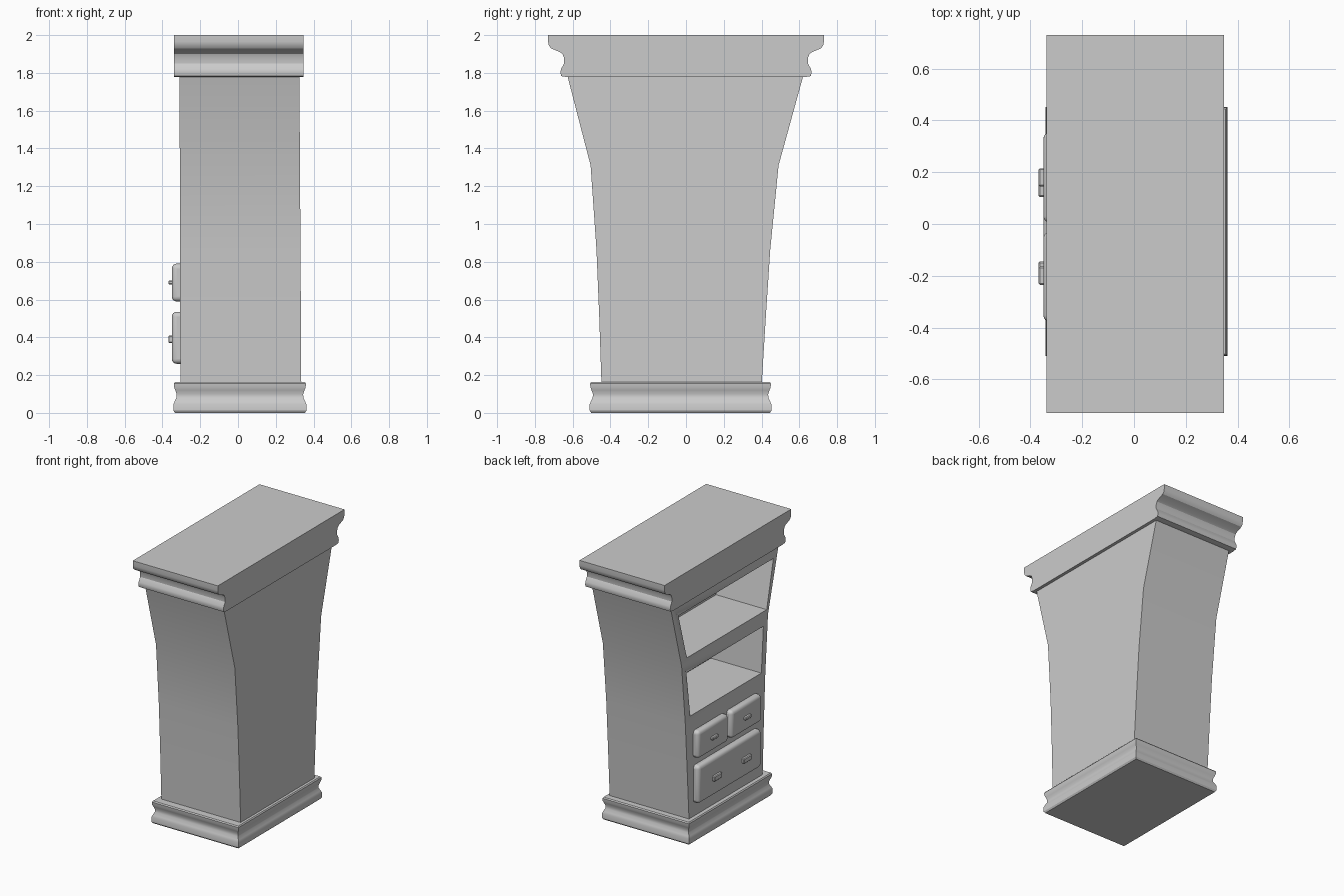
import bpy, bmesh

if "Cube" in bpy.data.objects:
    bpy.data.objects.remove(bpy.data.objects["Cube"])


def loft(name, rings, smooth=30):
    """Stack of rectangles (x0, x1, y0, y1, z) joined into a closed solid."""
    bm = bmesh.new()
    loops = []
    for x0, x1, y0, y1, z in rings:
        loops.append([bm.verts.new(p) for p in
                      ((x0, y0, z), (x1, y0, z), (x1, y1, z), (x0, y1, z))])
    for a, b in zip(loops, loops[1:]):
        for i in range(4):
            j = (i + 1) % 4
            bm.faces.new((a[i], a[j], b[j], b[i]))
    bm.faces.new(loops[0][::-1])
    bm.faces.new(loops[-1])
    bmesh.ops.recalc_face_normals(bm, faces=bm.faces)
    mesh = bpy.data.meshes.new(name)
    bm.to_mesh(mesh)
    bm.free()
    ob = bpy.data.objects.new(name, mesh)
    bpy.context.collection.objects.link(ob)
    activate(ob)
    bpy.ops.object.shade_smooth_by_angle(angle=smooth * 3.14159 / 180)
    return ob


def activate(ob):
    bpy.ops.object.select_all(action='DESELECT')
    ob.select_set(True)
    bpy.context.view_layer.objects.active = ob


def box(name, x0, x1, y0, y1, z0, z1, bevel, segments):
    ob = loft(name, [(x0, x1, y0, y1, z0), (x0, x1, y0, y1, z1)])
    mod = ob.modifiers.new("round", 'BEVEL')
    mod.width = bevel
    mod.segments = segments
    bpy.ops.object.modifier_apply(modifier=mod.name)
    bpy.ops.object.shade_smooth_by_angle(angle=0.6)
    return ob


# Flared carcass
body = loft("body", [
    (-0.305, 0.335, -0.447, 0.400, 0.14),
    (-0.306, 0.333, -0.459, 0.422, 0.50),
    (-0.307, 0.331, -0.474, 0.446, 0.865),
    (-0.308, 0.328, -0.505, 0.490, 1.31),
    (-0.310, 0.325, -0.632, 0.625, 1.80)])

# Two open shelves cut into the drawer side
for y0, y1, z0, y2, y3, z1 in (
        (-0.490, 0.430, 1.35, -0.565, 0.530, 1.695),
        (-0.430, 0.390, 0.91, -0.452, 0.435, 1.243)):
    cutter = loft("shelf_cutter", [(-0.5, 0.10, y0, y1, z0),
                                   (-0.5, 0.10, y2, y3, z1)])
    cutter.hide_render = True
    activate(body)
    mod = body.modifiers.new("shelf", 'BOOLEAN')
    mod.operation = 'DIFFERENCE'
    mod.solver = 'EXACT'
    mod.object = cutter
    bpy.ops.object.modifier_apply(modifier=mod.name)
    bpy.data.objects.remove(cutter)

# Crown moulding: profile on the two ends, flat on the long sides
crown_profile = [(0.63, 1.778), (0.660, 1.783), (0.665, 1.80), (0.662, 1.82),
                 (0.645, 1.85), (0.646, 1.88), (0.654, 1.90), (0.667, 1.91),
                 (0.715, 1.93), (0.726, 1.945), (0.73, 1.965), (0.73, 2.0)]
loft("crown", [(-0.338, 0.348, -y, y, z) for y, z in crown_profile])

# Plinth moulding: profile runs round all four sides
base_profile = [(-0.008, 0.0), (0.0, 0.012), (0.0, 0.045), (-0.006, 0.06),
                (-0.016, 0.08), (-0.017, 0.10), (-0.010, 0.12), (-0.004, 0.135),
                (-0.002, 0.155), (-0.008, 0.163)]
loft("plinth", [(-0.342 - o, 0.362 + o, -0.51 - o, 0.452 + o, z)
                for o, z in base_profile])

# Drawers: one wide below, two small above
for name, y0, y1, z0, z1 in (("wide_drawer", -0.375, 0.352, 0.26, 0.535),
                             ("small_drawer_left", 0.005, 0.355, 0.59, 0.79),
                             ("small_drawer_right", -0.378, -0.03, 0.59, 0.79)):
    box(name, -0.35, -0.27, y0, y1, z0, z1, 0.025, 4)

# Drawer pulls
for name, y, z, w, h in (("wide_pull_left", 0.15, 0.39, 0.09, 0.038),
                         ("wide_pull_right", -0.19, 0.39, 0.09, 0.038),
                         ("small_pull_left", 0.18, 0.69, 0.07, 0.022),
                         ("small_pull_right", -0.20, 0.69, 0.07, 0.022)):
    box(name, -0.369, -0.34, y - w / 2, y + w / 2, z - h / 2, z + h / 2, 0.005, 1)
